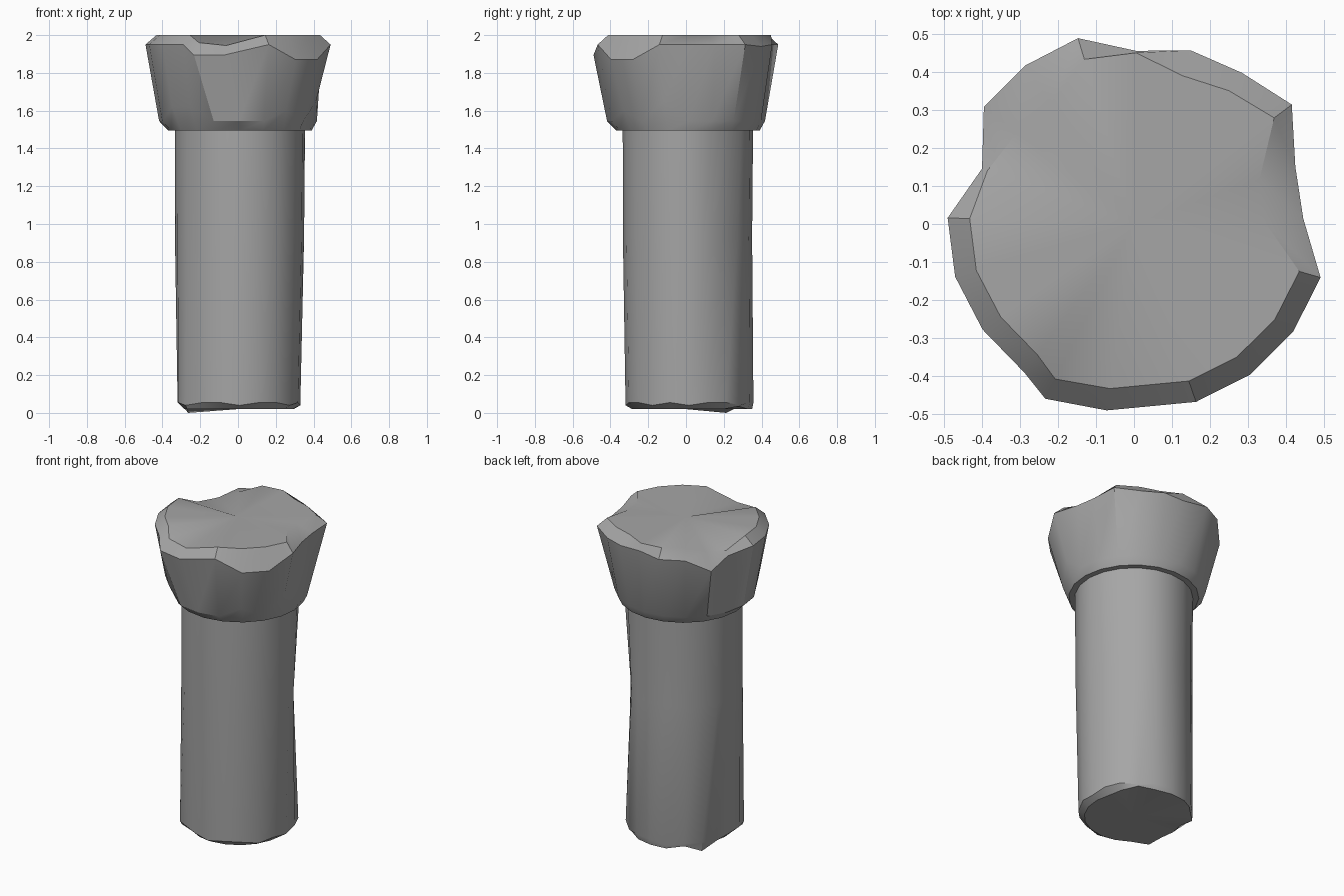
import bpy, bmesh
from math import cos, sin, radians

SIDES = 20

default_cube = bpy.data.objects.get("Cube")
if default_cube:
    bpy.data.objects.remove(default_cube, do_unlink=True)

stone = bpy.data.materials.new("grey_stone")
stone.use_nodes = True
grey = (0.38, 0.38, 0.38, 1.0)
stone.diffuse_color = grey
stone.node_tree.nodes["Principled BSDF"].inputs["Base Color"].default_value = grey


def spread(default, changes=None):
    """One value per side, with a few chipped sides changed."""
    values = [default] * SIDES
    for side, value in (changes or {}).items():
        values[side] = value
    return values


def ring(bm, radii, heights, centre=0.0, turns=None):
    """A closed loop of vertices; turns shifts single corners in degrees."""
    verts = []
    for side, (radius, height) in enumerate(zip(radii, heights)):
        degrees = side * 360 / SIDES
        degrees += 2 * cos(radians(degrees + 20)) + (turns or {}).get(side, 0)
        angle = radians(degrees)
        verts.append(bm.verts.new((centre + radius * cos(angle),
                                   centre + radius * sin(angle), height)))
    return verts


def bridge(bm, lower, upper):
    for side in range(SIDES):
        following = (side + 1) % SIDES
        bm.faces.new((lower[side], lower[following], upper[following], upper[side]))


def fan(bm, rim, height):
    middle = bm.verts.new((0, 0, height))
    for side in range(SIDES):
        bm.faces.new((rim[side], rim[(side + 1) % SIDES], middle))


def finish(bm, name):
    bmesh.ops.recalc_face_normals(bm, faces=bm.faces)
    mesh = bpy.data.meshes.new(name)
    bm.to_mesh(mesh)
    bm.free()
    mesh.materials.append(stone)
    part = bpy.data.objects.new(name, mesh)
    bpy.context.collection.objects.link(part)
    bpy.ops.object.select_all(action="DESELECT")
    part.select_set(True)
    bpy.context.view_layer.objects.active = part
    bpy.ops.object.shade_smooth_by_angle(angle=radians(30))


# Shaft: worn round column with a dented waist and a chipped foot
bm = bmesh.new()
foot = ring(bm,
            spread(0.29, {2: 0.32, 3: 0.335, 4: 0.34, 5: 0.345, 6: 0.35,
                          7: 0.335, 8: 0.34, 12: 0.335}),
            spread(0.02, {3: 0.035, 7: 0.035, 8: 0.0}), 0.005)
base = ring(bm,
            spread(0.325, {1: 0.335, 2: 0.345, 3: 0.345, 4: 0.35, 5: 0.352,
                           6: 0.352, 7: 0.345, 8: 0.342, 11: 0.335, 12: 0.345}),
            [0.055 if side % 3 else 0.04 for side in range(SIDES)], 0.005)
waist = ring(bm,
             spread(0.342, {1: 0.325, 2: 0.31, 3: 0.325}),
             spread(0.93), 0.008)
neck = ring(bm, spread(0.345), spread(1.5), 0.01)
fan(bm, foot, 0.02)
for lower, upper in ((foot, base), (base, waist), (waist, neck)):
    bridge(bm, lower, upper)
fan(bm, neck, 1.5)
finish(bm, "column_shaft")

# Capital: flared head with a broken rim and a flat top
bm = bmesh.new()
turned = {14: -9, 15: -9}
underside = ring(bm, spread(0.38), spread(1.495), 0.01)
collar = ring(bm,
              spread(0.418, {12: 0.425, 13: 0.425, 19: 0.43}),
              spread(1.545, {12: 1.62, 13: 1.62, 17: 1.6, 19: 1.65}))
rim_radii = [0.445, 0.45, 0.52, 0.488, 0.48, 0.455, 0.51, 0.505, 0.5, 0.425,
             0.49, 0.49, 0.485, 0.485, 0.515, 0.495, 0.495, 0.5, 0.505, 0.51]
rim = ring(bm, rim_radii,
           spread(1.95, {3: 1.94, 8: 1.87, 9: 1.91, 14: 1.895,
                         15: 1.895, 17: 1.87, 18: 1.87}), 0, turned)
lip_radii = [radius - 0.058 for radius in rim_radii]
for side, radius in {0: 0.34, 1: 0.35, 4: 0.41, 5: 0.45,
                     7: 0.385, 8: 0.39, 9: 0.41}.items():
    lip_radii[side] = radius
lip = ring(bm, lip_radii,
           spread(2.0, {7: 1.98, 8: 1.95, 9: 1.94, 14: 1.96, 15: 1.945}),
           0, turned)
fan(bm, underside, 1.495)
for lower, upper in ((underside, collar), (collar, rim), (rim, lip)):
    bridge(bm, lower, upper)
fan(bm, lip, 2.0)
finish(bm, "column_capital")
